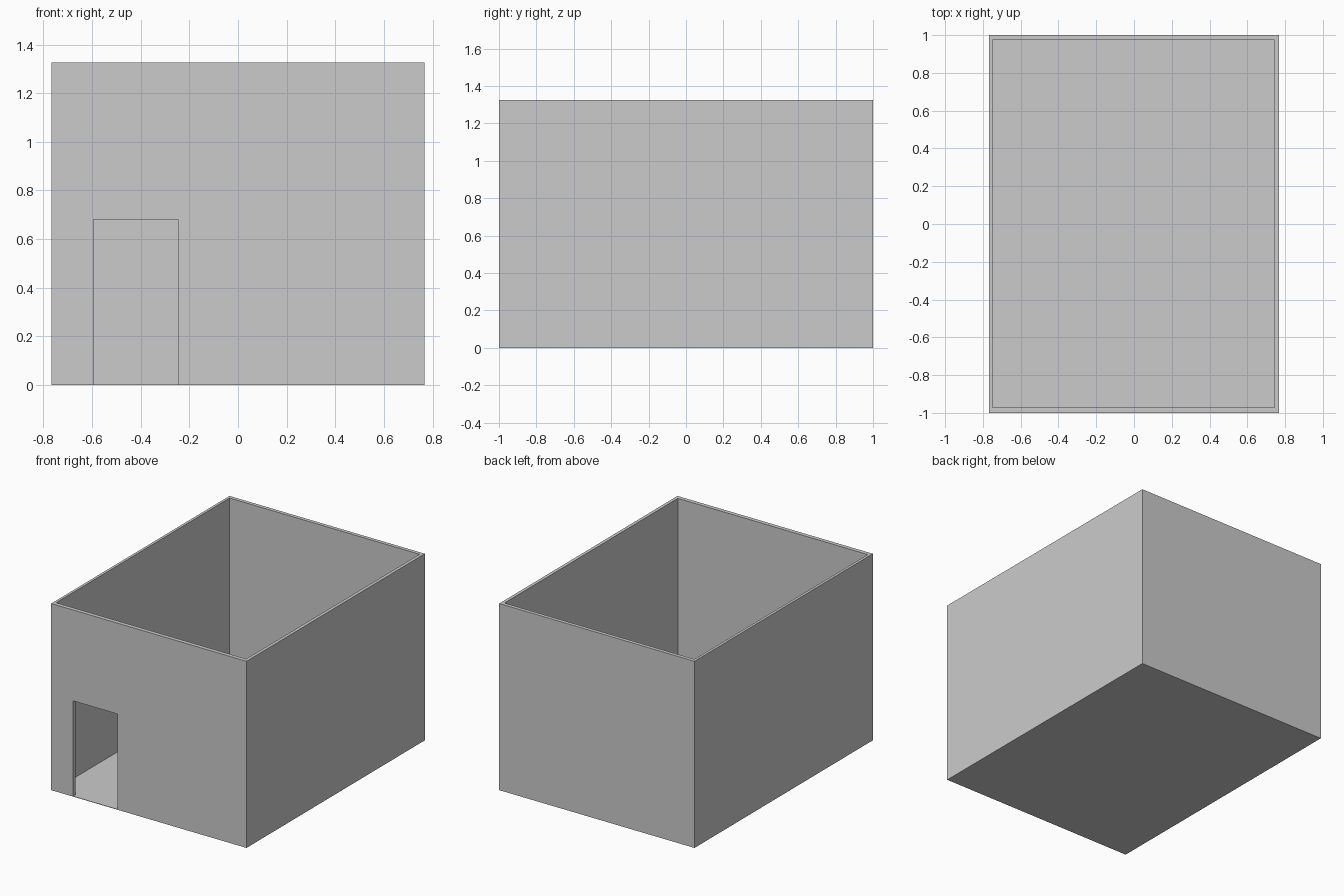
import bpy

if "Cube" in bpy.data.objects:
    bpy.data.objects.remove(bpy.data.objects["Cube"])

HEIGHT = 1.325
FLOOR = 0.003


def box(name, x, y, z):
    """Axis-aligned box from (min, max) pairs."""
    bpy.ops.mesh.primitive_cube_add(size=1)
    ob = bpy.context.object
    ob.name = name
    for v in ob.data.vertices:
        v.co = [r[0] if c < 0 else r[1] for c, r in zip(v.co, (x, y, z))]
    return ob


def cut(target, cutter):
    cutter.hide_render = True
    cutter.hide_set(True)
    mod = target.modifiers.new(cutter.name, 'BOOLEAN')
    mod.operation = 'DIFFERENCE'
    mod.solver = 'EXACT'
    mod.object = cutter
    bpy.context.view_layer.objects.active = target
    bpy.ops.object.modifier_apply(modifier=mod.name)
    bpy.data.objects.remove(cutter, do_unlink=True)


# Open-topped room: walls and thin floor
room = box("room_walls_and_floor", (-0.767, 0.767), (-1, 1), (0, HEIGHT))
cut(room, box("interior_cutter", (-0.748, 0.744), (-0.971, 0.974), (FLOOR, HEIGHT + 0.2)))

# Doorway through the front wall
cut(room, box("doorway_cutter", (-0.595, -0.246), (-1.1, -0.9), (FLOOR, 0.68)))
